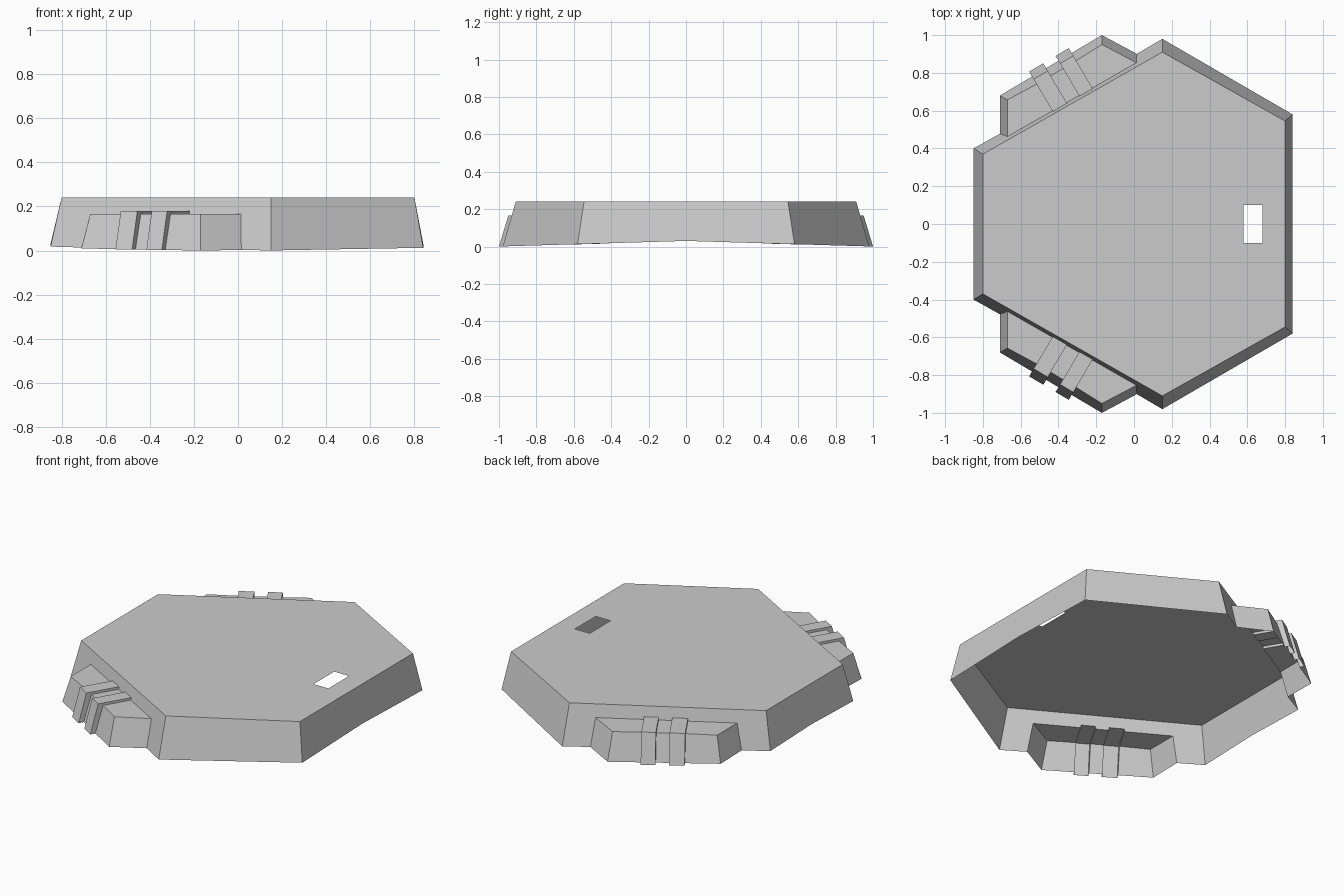
import bpy, bmesh
from mathutils import Vector

cube = bpy.data.objects.get("Cube")
if cube:
    bpy.data.objects.remove(cube)

grey = bpy.data.materials.new("plain grey")
grey.use_nodes = True
grey.diffuse_color = (0.6, 0.6, 0.6, 1)
grey.node_tree.nodes["Principled BSDF"].inputs["Base Color"].default_value = (0.6, 0.6, 0.6, 1)

TOP, BAY, RIB = 0.24, 0.165, 0.18


def foot(x, y):
    """Point on the gently arched lower rim."""
    return Vector((x, y, 0.03 * (1 - abs(y))))


def finish(name, bm):
    bmesh.ops.remove_doubles(bm, verts=bm.verts, dist=1e-5)
    bmesh.ops.recalc_face_normals(bm, faces=bm.faces)
    mesh = bpy.data.meshes.new(name)
    bm.to_mesh(mesh)
    bm.free()
    mesh.materials.append(grey)
    obj = bpy.data.objects.new(name, mesh)
    bpy.context.scene.collection.objects.link(obj)
    return obj


def add_face(bm, points, side=1):
    bm.faces.new([bm.verts.new((p[0], p[1] * side, p[2])) for p in points])


def line(z):
    """Slope and offset of the slanted wall's line at height z."""
    t = z / TOP
    return 0.58 - 0.012 * t, 0.893 - 0.068 * t


def wall(x, z):
    m, c = line(z)
    return Vector((x, m * x + c, z))


# Bay cross-sections: lower edge, upper edge, point where its roof meets the wall
along = Vector((0.54, 0.32, 0)).normalized()
out = Vector((-along.y, along.x, 0))


def column(x, offset, height):
    low = Vector((x, 0.68 + 0.5926 * (x + 0.71), 0)) + out * offset
    high = low - out * 0.047
    m, c = line(height)
    d = (high.y - m * high.x - c) / (out.y - m * out.x)
    inner = high - out * d
    high.z = inner.z = height
    return [foot(low.x, low.y), high, inner]


columns = [[foot(-0.71, 0.68), Vector((-0.67, 0.657, BAY)), wall(-0.67, BAY)]]
for x0, x1 in ((-0.54, -0.465), (-0.40, -0.33)):
    columns += [column(x0, 0, BAY), column(x0, 0.03, RIB),
                column(x1, 0.03, RIB), column(x1, 0, BAY)]
columns.append([foot(-0.17, 1.0), Vector((-0.17, 0.95, BAY)), wall(0.013, BAY)])
start = wall(-0.71, 0.014)
end = wall(0.015, 0.003)

# Ribbed side bays, open underneath
for name, side in (("back_bay", 1), ("front_bay", -1)):
    bm = bmesh.new()
    for a, b in zip(columns, columns[1:]):
        for i in range(2):
            add_face(bm, (a[i], b[i], b[i + 1], a[i + 1]), side)
    add_face(bm, [start] + columns[0], side)
    add_face(bm, [end] + columns[-1], side)
    finish(name, bm)

# Sloping outer walls, with openings into the bays
base = [(0.84, 0.58), (0.15, 0.98), (-0.85, 0.40)]
crown = [Vector((x, y, TOP)) for x, y in ((0.80, 0.545), (0.15, 0.91), (-0.80, 0.37))]
feet = [foot(x, y) for x, y in base]


def mirrored(p):
    return Vector((p.x, -p.y, p.z))


bm = bmesh.new()
for side in (1, -1):
    add_face(bm, (feet[0], feet[1], crown[1], crown[0]), side)
    opening = [end] + [c[2] for c in reversed(columns)] + [start]
    add_face(bm, [feet[1]] + opening + [feet[2], crown[2], crown[1]], side)
for i in (0, 2):
    add_face(bm, (feet[i], foot(base[i][0], 0), mirrored(feet[i]), mirrored(crown[i]), crown[i]))
finish("outer_walls", bm)

# Flat deck with a rectangular slot
bm = bmesh.new()
add_face(bm, crown + [mirrored(p) for p in reversed(crown)])
for co, no in (((0.58, 0, 0), (1, 0, 0)), ((0.68, 0, 0), (1, 0, 0)),
               ((0, 0.1, 0), (0, 1, 0)), ((0, -0.1, 0), (0, 1, 0))):
    bmesh.ops.bisect_plane(bm, geom=bm.verts[:] + bm.edges[:] + bm.faces[:],
                           plane_co=co, plane_no=no)
slot = [f for f in bm.faces
        if 0.58 < f.calc_center_median().x < 0.68 and abs(f.calc_center_median().y) < 0.1]
bmesh.ops.delete(bm, geom=slot, context='FACES')
deck = finish("deck", bm)
if deck.data.polygons[0].normal.z < 0:
    deck.data.flip_normals()
